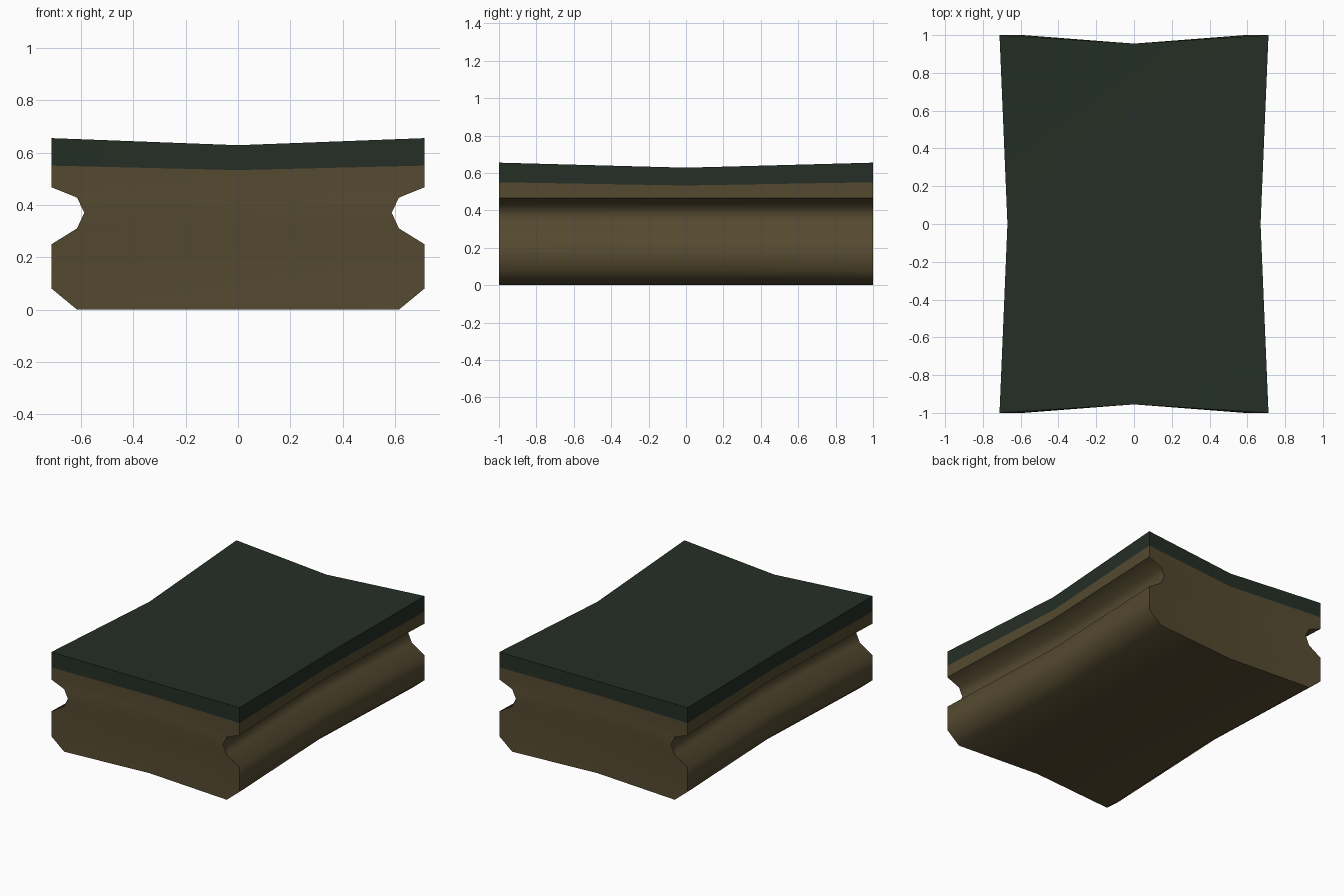
import bpy, bmesh, math

if "Cube" in bpy.data.objects:
    bpy.data.objects.remove(bpy.data.objects["Cube"])


def material(name, rgb):
    m = bpy.data.materials.new(name)
    m.diffuse_color = (*rgb, 1)
    m.use_nodes = True
    m.node_tree.nodes["Principled BSDF"].inputs["Base Color"].default_value = m.diffuse_color
    return m


# Half profile of the side: x, z at the corners, z at the pinched middles
profile = [(0.615, 0, 0), (0.712, 0.08, 0.08), (0.712, 0.25, 0.25),
           (0.615, 0.31, 0.31), (0.587, 0.37, 0.37), (0.615, 0.428, 0.428),
           (0.712, 0.467, 0.467), (0.712, 0.55, 0.533), (0.712, 0.655, 0.628)]
last = len(profile) - 1
BAND = 7  # profile point where the green top layer begins

bm = bmesh.new()
grid = {}
for i, (x, z, zm) in enumerate(profile):
    for sx in (-1, 0, 1):
        for sy in (-1, 0, 1):
            if sx == 0 and sy == 0 and i not in (0, last):
                continue
            px = sx * (x if sy else x - 0.042)
            py = sy * (1 if sx else 0.955)
            pz = z if sx and sy else zm
            if sx == 0 and sy == 0 and i == last:
                pz = 0.612
            grid[i, sx, sy] = bm.verts.new((px, py, pz))


def quad(keys, mat):
    bm.faces.new([grid[k] for k in keys]).material_index = mat


# Grooved sides and pinched ends
for i in range(last):
    mat = 1 if i >= BAND else 0
    for s in (-1, 1):
        for a, b in ((-1, 0), (0, 1)):
            quad([(i, s, a), (i, s, b), (i + 1, s, b), (i + 1, s, a)], mat)
            quad([(i, a, s), (i, b, s), (i + 1, b, s), (i + 1, a, s)], mat)

# Bottom and dished top
for i, mat in ((0, 0), (last, 1)):
    for a in (-1, 0):
        for b in (-1, 0):
            quad([(i, a, b), (i, a + 1, b), (i, a + 1, b + 1), (i, a, b + 1)], mat)

bmesh.ops.recalc_face_normals(bm, faces=bm.faces[:])
mesh = bpy.data.meshes.new("grooved_block")
bm.to_mesh(mesh)
bm.free()
mesh.materials.append(material("dark brown", (0.09, 0.068, 0.03)))
mesh.materials.append(material("dark green", (0.018, 0.028, 0.019)))
block = bpy.data.objects.new("grooved_block", mesh)
bpy.context.collection.objects.link(block)

# Smooth shading with sharp rims
bpy.context.view_layer.objects.active = block
block.select_set(True)
bpy.ops.object.shade_smooth_by_angle(angle=math.radians(62))
